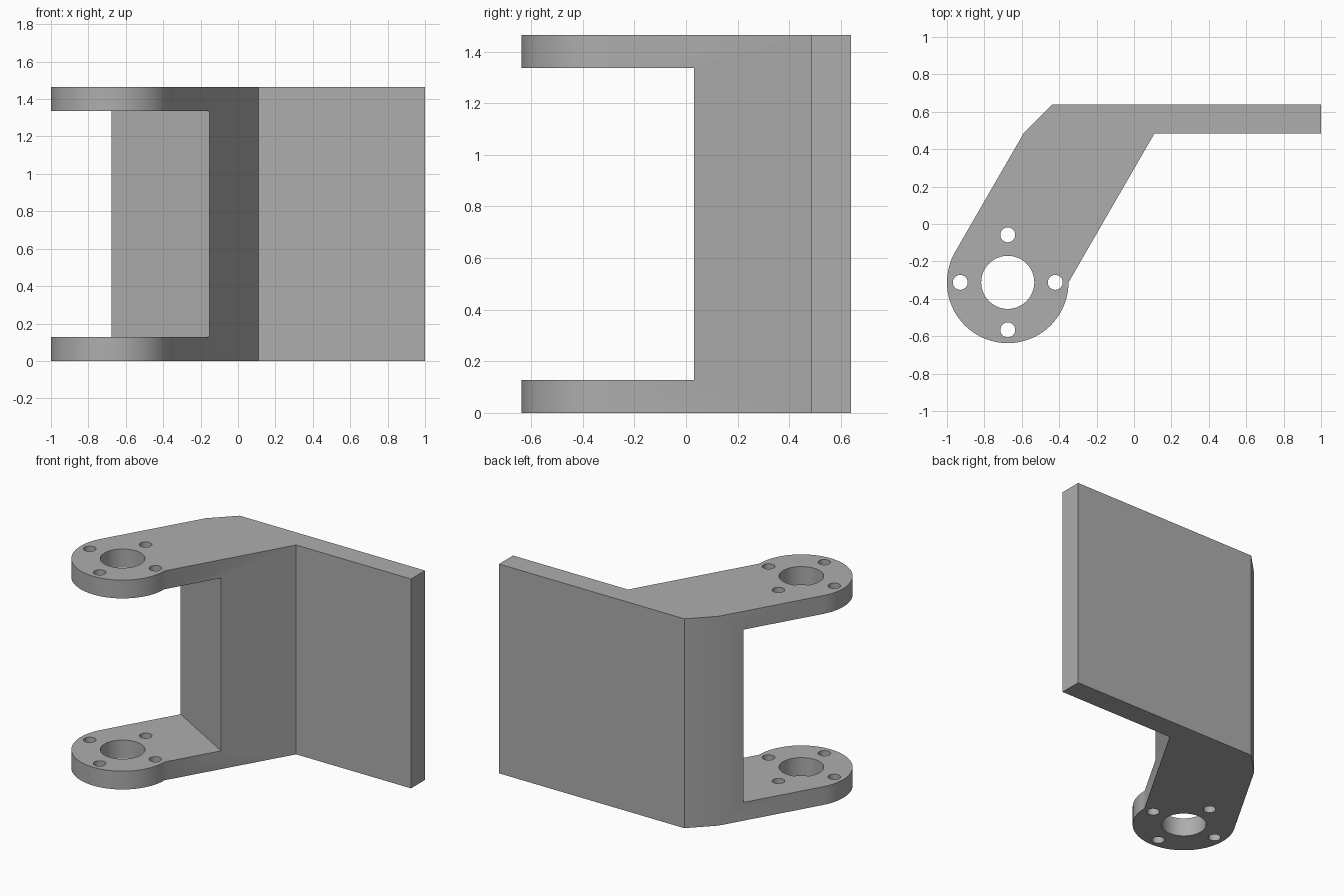
import bpy, bmesh
from math import radians, cos, sin
from mathutils import Vector

cube = bpy.data.objects.get("Cube")
if cube:
    bpy.data.objects.remove(cube, do_unlink=True)

HEIGHT = 1.465
PLATE = 0.128
EYE = Vector((-0.675, -0.312))
EYE_R = 0.325

grey = bpy.data.materials.new("plain grey")
grey.use_nodes = True
GREY = (0.42, 0.42, 0.42, 1)
grey.diffuse_color = GREY
grey.node_tree.nodes["Principled BSDF"].inputs["Base Color"].default_value = GREY


def arc(center, radius, start, end, steps):
    """Points along a circular arc, angles in degrees."""
    angles = [radians(start + (end - start) * i / steps) for i in range(steps + 1)]
    return [center + radius * Vector((cos(a), sin(a))) for a in angles]


def prism(name, outline, bottom, top):
    """Extrude a flat outline upward into a solid."""
    bm = bmesh.new()
    face = bm.faces.new([bm.verts.new((x, y, bottom)) for x, y in outline])
    result = bmesh.ops.extrude_face_region(bm, geom=[face])
    verts = [v for v in result["geom"] if isinstance(v, bmesh.types.BMVert)]
    bmesh.ops.translate(bm, verts=verts, vec=(0, 0, top - bottom))
    bmesh.ops.recalc_face_normals(bm, faces=bm.faces)
    mesh = bpy.data.meshes.new(name)
    bm.to_mesh(mesh)
    bm.free()
    mesh.materials.append(grey)
    obj = bpy.data.objects.new(name, mesh)
    bpy.context.collection.objects.link(obj)
    return obj


# Bracket body: round eye, slanted arm, chamfered corner and flat wing
outline = arc(EYE, EYE_R, 150, 360, 56)
outline += [(0.11, 0.485), (1, 0.485), (1, 0.64), (-0.435, 0.64), (-0.59, 0.485)]
bracket = prism("hinge_bracket", outline, 0, HEIGHT)

# Gap between the two ears, ending square to the slanted arm
along = Vector((0.5, 0.866))
across = Vector((-0.866, 0.5))
corner = Vector((-0.152, 0.03))
near, far = corner - across * 0.4, corner + across
gap = [near, far, far - along * 2, near - along * 2]
cutters = [prism("gap_cutter", gap, PLATE, HEIGHT - PLATE)]

# Central bore and four bolt holes through both ears
cutters.append(prism("bore_cutter", arc(EYE, 0.142, 0, 352.5, 47), -0.1, HEIGHT + 0.1))
for quarter in range(4):
    a = radians(90 * quarter)
    spot = EYE + 0.254 * Vector((cos(a), sin(a)))
    cutters.append(prism("bolt_hole_cutter", arc(spot, 0.04, 0, 345, 23), -0.1, HEIGHT + 0.1))

bpy.ops.object.select_all(action="DESELECT")
bracket.select_set(True)
bpy.context.view_layer.objects.active = bracket
for cutter in cutters:
    cutter.hide_render = True
    mod = bracket.modifiers.new("cut", "BOOLEAN")
    mod.operation = "DIFFERENCE"
    mod.solver = "EXACT"
    mod.object = cutter
    bpy.ops.object.modifier_apply(modifier=mod.name)
for cutter in cutters:
    bpy.data.objects.remove(cutter, do_unlink=True)

bpy.ops.object.shade_smooth_by_angle(angle=radians(29))
